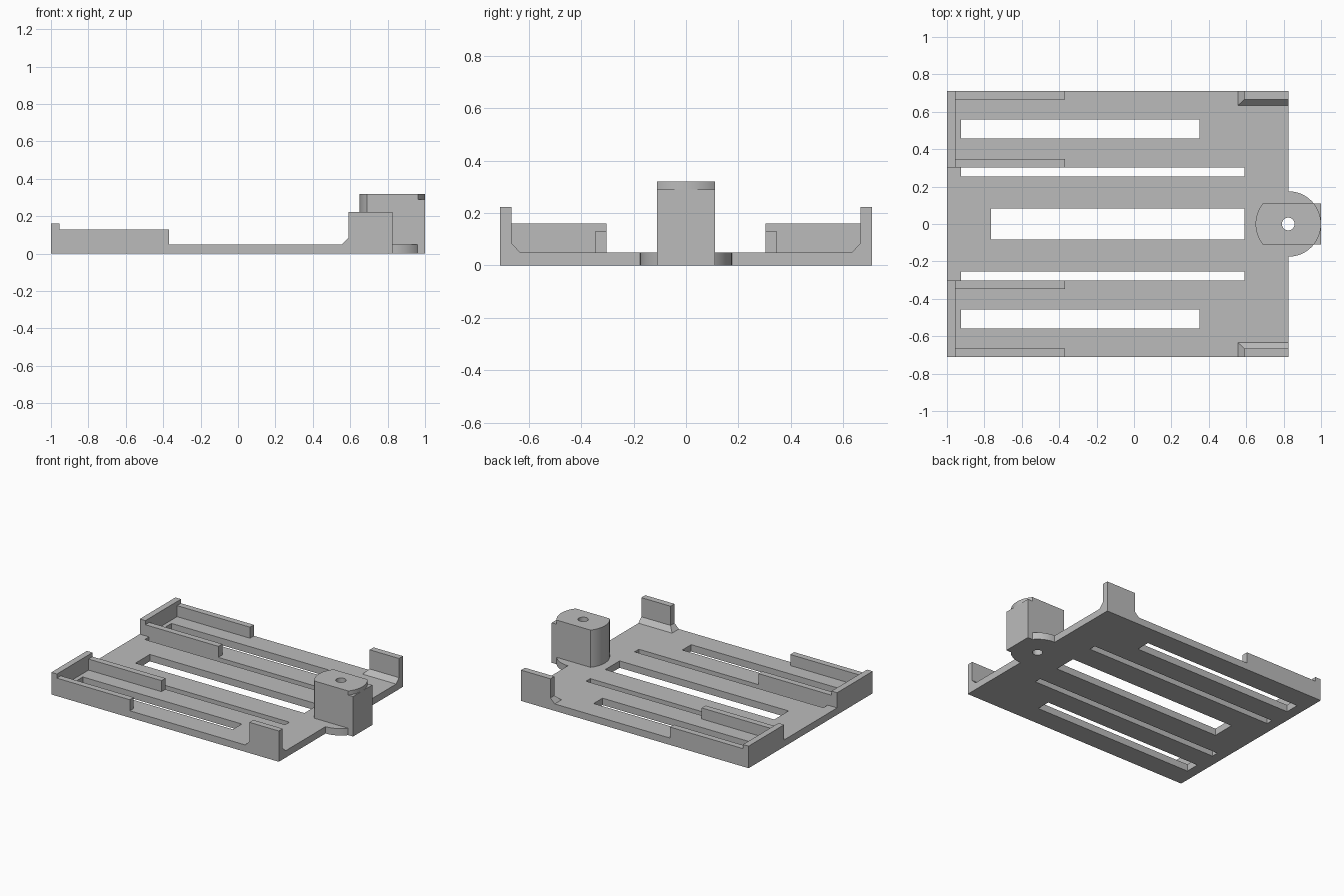
import bpy, bmesh
from math import pi, sin, cos, asin

if "Cube" in bpy.data.objects:
    bpy.data.objects.remove(bpy.data.objects["Cube"], do_unlink=True)

grey = bpy.data.materials.new("plain grey")
grey.use_nodes = True
grey.diffuse_color = (0.5, 0.5, 0.5, 1)
grey.node_tree.nodes["Principled BSDF"].inputs["Base Color"].default_value = grey.diffuse_color

# Overall sizes
BACK, EDGE, TIP = -1.0, 0.825, 1.0     # x of the back end, plate edge and pivot tip
HALF = 0.711                           # half width of the plate
FLOOR, WALL = 0.05, 0.045              # plate and wall thickness
RADIUS, BAND, HOLE = 0.175, 0.11, 0.034  # pivot radius, half width and hole


def rect(x0, x1, y0, y1):
    return [(x0, y0), (x1, y0), (x1, y1), (x0, y1)]


def arc(start, end, steps, radius=RADIUS):
    angles = [start + (end - start) * i / steps for i in range(steps + 1)]
    return [(EDGE + radius * cos(a), radius * sin(a)) for a in angles]


def loft(name, layers):
    """Solid through a stack of (outline, height) layers."""
    bm = bmesh.new()
    rings = [[bm.verts.new((x, y, z)) for x, y in outline] for outline, z in layers]
    bm.faces.new(rings[0])
    bm.faces.new(rings[-1])
    for low, high in zip(rings, rings[1:]):
        for i in range(len(low)):
            j = (i + 1) % len(low)
            bm.faces.new((low[i], low[j], high[j], high[i]))
    bmesh.ops.recalc_face_normals(bm, faces=bm.faces)
    mesh = bpy.data.meshes.new(name)
    bm.to_mesh(mesh)
    bm.free()
    mesh.materials.append(grey)
    obj = bpy.data.objects.new(name, mesh)
    bpy.context.collection.objects.link(obj)
    return obj


def prism(name, outline, z0, z1):
    return loft(name, [(outline, z0), (outline, z1)])


def flip(outline, side):
    return [(x, y * side) for x, y in outline]


def combine(target, tool, operation):
    """Boolean the tool into the target, then discard the tool."""
    mod = target.modifiers.new("cut", "BOOLEAN")
    mod.operation, mod.solver, mod.object = operation, "EXACT", tool
    bpy.context.view_layer.objects.active = target
    bpy.ops.object.modifier_apply(modifier=mod.name)
    bpy.data.objects.remove(tool, do_unlink=True)


def smooth(obj):
    bpy.ops.object.select_all(action="DESELECT")
    obj.select_set(True)
    bpy.context.view_layer.objects.active = obj
    bpy.ops.object.shade_smooth_by_angle(angle=pi / 6)


# Base plate with the round pivot tab and its square toe
plate = prism("base_plate", rect(BACK, EDGE, -HALF, HALF), 0, FLOOR)
combine(plate, prism("tab", arc(0, 2 * pi * 63 / 64, 63), 0, FLOOR), "UNION")
combine(plate, prism("toe", rect(EDGE - 0.1, TIP, -BAND, BAND), 0, FLOOR), "UNION")

# Slots through the plate
slots = [rect(-0.765, 0.59, -0.082, 0.082)]
for side in (1, -1):
    slots.append(flip(rect(-0.925, 0.35, 0.457, 0.559), side))
    slots.append(flip(rect(-0.925, 0.59, 0.254, 0.303), side))
for slot in slots:
    combine(plate, prism("slot_cutter", slot, -0.1, 0.2), "DIFFERENCE")

# Pivot block: square front below, fully rounded cap on top
t = asin(BAND / RADIUS)
rear = arc(pi - t, pi + t, 16)
body = prism("pivot_block", rear + [(TIP, -BAND), (TIP, BAND)], FLOOR, 0.29)
cap = prism("pivot_cap", rear + arc(-t, t, 16), 0.29, 0.32)

# Pin hole through the whole pivot
for part in (plate, body, cap):
    pin = prism("pin_cutter", arc(0, 2 * pi * 31 / 32, 31, HOLE), -0.1, 0.5)
    combine(part, pin, "DIFFERENCE")
    smooth(part)

for side, label in ((1, "rear"), (-1, "front")):
    # End wall with two lower rails
    inner = 0.303
    x0, x1 = BACK + WALL, -0.37
    prism(label + "_end_wall", flip(rect(BACK, x0, inner, HALF), side), FLOOR, 0.16)
    prism(label + "_outer_rail", flip(rect(x0, x1, HALF - WALL, HALF), side), FLOOR, 0.13)
    prism(label + "_inner_rail", flip(rect(x0, x1, inner, inner + WALL), side), FLOOR, 0.13)
    # Corner post on a chamfered foot
    foot = flip(rect(0.555, EDGE, 0.633, HALF), side)
    post = flip(rect(0.59, EDGE, HALF - WALL, HALF), side)
    loft(label + "_corner_post", [(foot, FLOOR), (post, 0.084), (post, 0.223)])
